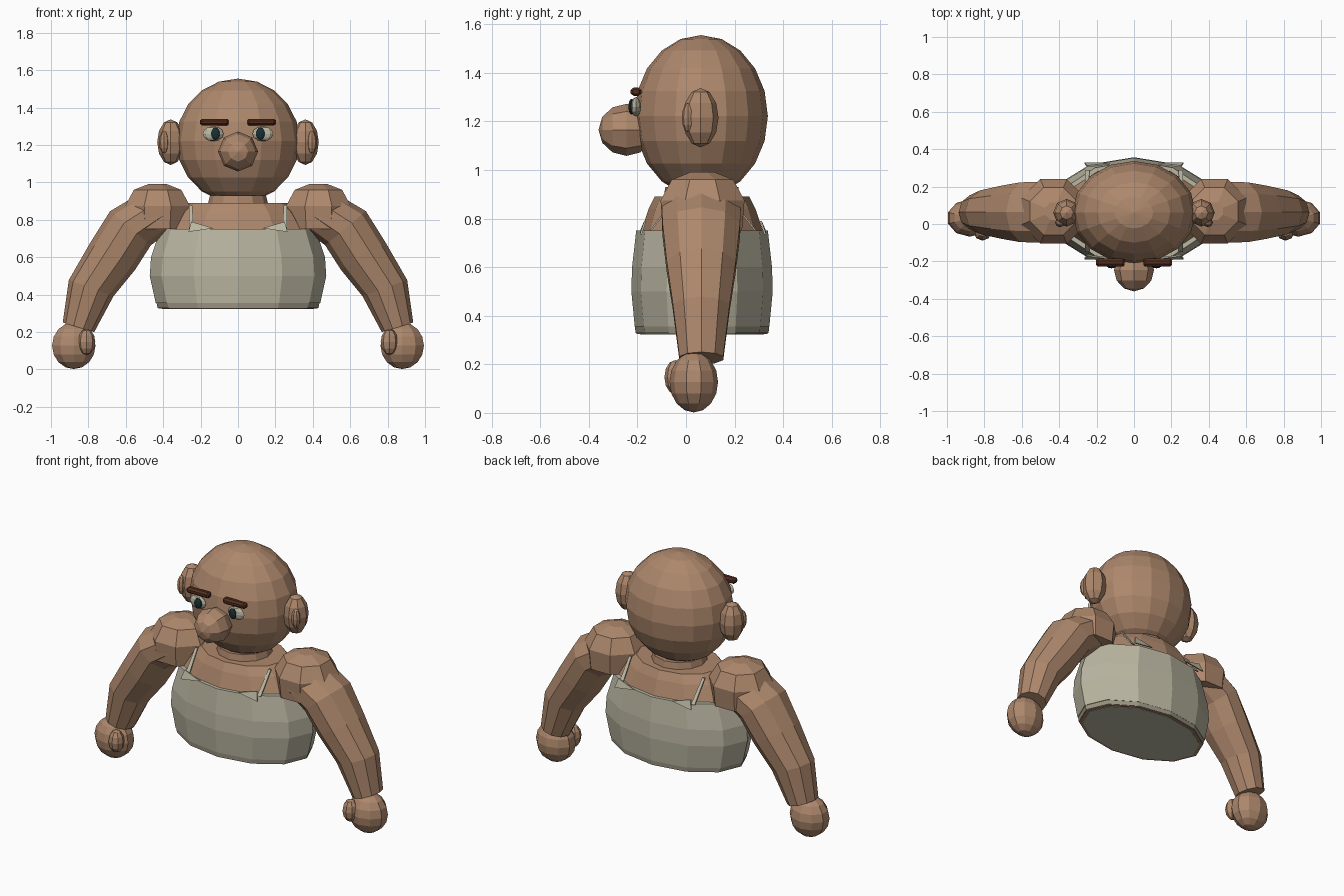
import bpy, bmesh, math
from mathutils import Vector

if "Cube" in bpy.data.objects:
    bpy.data.objects.remove(bpy.data.objects["Cube"])


def material(name, rgb):
    m = bpy.data.materials.new(name)
    m.diffuse_color = (*rgb, 1)
    m.use_nodes = True
    m.node_tree.nodes["Principled BSDF"].inputs["Base Color"].default_value = m.diffuse_color
    return m


SKIN = material("skin tan", (0.42, 0.245, 0.15))
CLOTH = material("cloth grey", (0.50, 0.475, 0.365))
HEM = material("hem grey", (0.33, 0.30, 0.225))
BROW = material("brow brown", (0.085, 0.027, 0.014))
PUPIL = material("pupil dark", (0.010, 0.028, 0.033))


def finish(name, bm, mat):
    bmesh.ops.recalc_face_normals(bm, faces=bm.faces)
    me = bpy.data.meshes.new(name)
    bm.to_mesh(me)
    bm.free()
    me.materials.append(mat)
    ob = bpy.data.objects.new(name, me)
    bpy.context.collection.objects.link(ob)
    return ob


def ball(name, centre, radii, mat, seg=10, rings=6):
    bm = bmesh.new()
    bmesh.ops.create_uvsphere(bm, u_segments=seg, v_segments=rings, radius=1)
    bmesh.ops.scale(bm, vec=radii, verts=bm.verts)
    bmesh.ops.translate(bm, vec=centre, verts=bm.verts)
    return finish(name, bm, mat)


def loft(name, rings, sides, mat, offset=0.0):
    """rings: (centre, half width across, half depth in y, tilt in xz)"""
    bm = bmesh.new()
    loops = []
    for c, a, b, tilt in rings:
        u = Vector((math.cos(tilt), 0, math.sin(tilt)))
        loop = []
        for i in range(sides):
            t = 2 * math.pi * i / sides + offset
            loop.append(bm.verts.new(Vector(c) + u * a * math.cos(t)
                                     + Vector((0, b * math.sin(t), 0))))
        loops.append(loop)
    for p, q in zip(loops, loops[1:]):
        for i in range(sides):
            j = (i + 1) % sides
            bm.faces.new((p[i], p[j], q[j], q[i]))
    bm.faces.new(loops[0][::-1])
    bm.faces.new(loops[-1])
    return finish(name, bm, mat)


def upright(name, profile, cx, cy, sides, mat, offset=0.0):
    return loft(name, [((cx, cy, z), a, b, 0) for z, a, b in profile],
                sides, mat, offset)


def plate(name, points, mat):
    # thin sheet, 0.008 thick
    bm = bmesh.new()
    f = bm.faces.new([bm.verts.new(p) for p in points])
    r = bmesh.ops.extrude_face_region(bm, geom=[f])
    bmesh.ops.translate(bm, vec=(0, 0.008, 0), verts=[
        v for v in r["geom"] if isinstance(v, bmesh.types.BMVert)])
    return finish(name, bm, mat)


# Head, nose and neck
ball("head", (0, 0.062, 1.222), (0.33, 0.275, 0.333), SKIN, 16, 10)
nose = ball("nose", (0, 0, 0), (0.107, 0.107, 0.115), SKIN, 8, 6)
nose.rotation_euler.x = math.radians(90)
nose.location = (0, -0.245, 1.165)
upright("neck", [(0.87, 0.165, 0.16), (0.93, 0.15, 0.15)], 0, 0.065, 12, SKIN)

# Torso: bare chest, shirt and hem
upright("chest", [(0.70, 0.40, 0.255), (0.75, 0.385, 0.25), (0.84, 0.325, 0.22),
                  (0.89, 0.265, 0.195)], 0, 0.066, 12, SKIN)
upright("shirt", [(0.355, 0.44, 0.277), (0.50, 0.472, 0.291), (0.60, 0.465, 0.288),
                  (0.75, 0.415, 0.271)], 0, 0.066, 12, CLOTH)
upright("hem", [(0.328, 0.43, 0.274), (0.356, 0.436, 0.276)], 0, 0.066, 12, HEM)

# Underside: thin skin rim around a grey panel
upright("waist_rim", [(0.325, 0.425, 0.27), (0.335, 0.425, 0.27)], 0, 0.066, 12, SKIN)
upright("underside", [(0.323, 0.405, 0.255), (0.33, 0.405, 0.255)], 0, 0.066, 12, CLOTH)

for side, s in (("left", 1), ("right", -1)):
    # Ears
    ball(side + "_ear", (s * 0.36, 0.06, 1.215), (0.072, 0.074, 0.122), SKIN, 8, 6)
    ball(side + "_ear_fold", (s * 0.395, 0.008, 1.215), (0.027, 0.025, 0.06), SKIN, 8, 6)

    # Eyes
    ball(side + "_eye", (s * 0.133, -0.206, 1.26), (0.056, 0.02, 0.04), CLOTH, 8, 6)
    ball(side + "_pupil", (s * 0.12, -0.224, 1.26), (0.026, 0.013, 0.033), PUPIL, 10, 6)

    # Eyebrow: tapered bar lying along x
    loft(side + "_eyebrow",
         [((s * x, -0.206, 1.322), r, r * 1.25, math.pi / 2)
          for x, r in ((0.050, 0.011), (0.058, 0.019), (0.192, 0.019), (0.202, 0.011))],
         8, BROW, math.pi / 8)

    # Shoulder cap
    upright(side + "_shoulder",
            [(0.75, 0.172, 0.176), (0.875, 0.187, 0.187), (0.96, 0.137, 0.137),
             (0.992, 0.05, 0.05)], s * 0.43, 0.068, 8, SKIN, math.pi / 8)

    # Arm
    path = [(0.43, 0.85, 0.13, 0.172, 45), (0.575, 0.755, 0.142, 0.168, 40),
            (0.67, 0.605, 0.14, 0.15, 31), (0.785, 0.435, 0.127, 0.123, 20),
            (0.853, 0.225, 0.088, 0.095, 17)]
    loft(side + "_arm",
         [((s * x, 0.063, z), a, b, s * math.radians(t)) for x, z, a, b, t in path],
         10, SKIN)

    # Hand and thumb
    ball(side + "_hand", (s * 0.878, 0.032, 0.127), (0.122, 0.1, 0.125), SKIN, 10, 8)
    ball(side + "_thumb", (s * 0.81, -0.045, 0.147), (0.047, 0.044, 0.07), SKIN, 8, 6)

    # Strap scraps at the front and back of the chest
    for end, fy in (("front", lambda y: y), ("back", lambda y: 0.132 - y)):
        plate(f"{side}_{end}_strap",
              [(s * x, fy(y), z) for x, y, z in (
                  (0.237, -0.15, 0.75), (0.262, -0.15, 0.75),
                  (0.262, -0.05, 0.88), (0.245, -0.05, 0.88))], CLOTH)
        plate(f"{side}_{end}_strap_end",
              [(s * x, fy(y), z) for x, y, z in (
                  (0.13, -0.187, 0.755), (0.265, -0.19, 0.735),
                  (0.25, -0.172, 0.79))], CLOTH)
